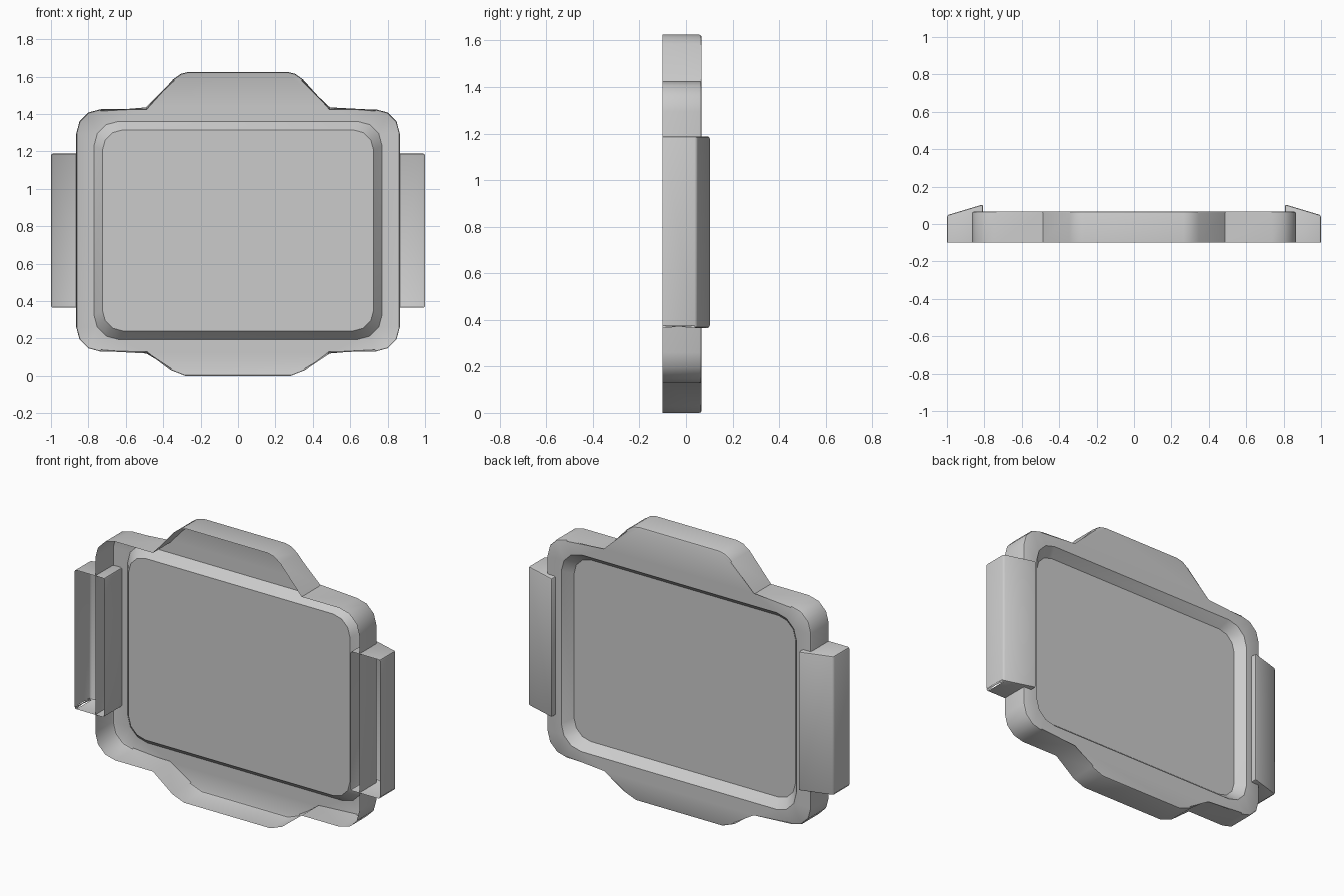
import bpy, bmesh, math

if "Cube" in bpy.data.objects:
    bpy.data.objects.remove(bpy.data.objects["Cube"])

FRONT, BACK = -0.1, 0.067      # open front rim and back face depth
PANEL_Y = 0.012                # depth of the recessed panel


def finish(bm, name):
    bmesh.ops.recalc_face_normals(bm, faces=bm.faces[:])
    me = bpy.data.meshes.new(name)
    bm.to_mesh(me)
    bm.free()
    ob = bpy.data.objects.new(name, me)
    bpy.context.collection.objects.link(ob)
    bpy.ops.object.select_all(action='DESELECT')
    bpy.context.view_layer.objects.active = ob
    ob.select_set(True)
    bpy.ops.object.shade_smooth_by_angle(angle=math.radians(40))
    return ob


def arc(cx, cz, r, a0, steps=3):
    """Quarter turn, clockwise from angle a0."""
    return [(cx + r * math.cos(math.radians(a0 - 90 * i / steps)),
             cz + r * math.sin(math.radians(a0 - 90 * i / steps)))
            for i in range(steps + 1)]


def mirrored(half):
    return half + [(-x, z) for x, z in reversed(half)]


def rounded_rect(hx, z0, z1, r):
    return mirrored(arc(hx - r, z1 - r, r, 90) + arc(hx - r, z0 + r, r, 0))


def ring(bm, pts, y):
    return [bm.verts.new((x, y, z)) for x, z in pts]


def bridge(bm, a, b):
    n = len(a)
    for i in range(n):
        bm.faces.new((a[i], a[(i + 1) % n], b[(i + 1) % n], b[i]))


# Frame: outline with top and bottom humps, open at the front
outline = mirrored(
    [(0.265, 1.625), (0.305, 1.615), (0.347, 1.585), (0.487, 1.425)]
    + arc(0.735, 1.295, 0.13, 90) + arc(0.735, 0.26, 0.13, 0)
    + [(0.487, 0.13), (0.36, 0.03), (0.283, 0.0)])
bm = bmesh.new()
front, back = ring(bm, outline, FRONT), ring(bm, outline, BACK)
bridge(bm, front, back)
cap = bm.faces.new(back)
bmesh.ops.bevel(bm, geom=cap.edges[:], offset=0.01, segments=2,
                profile=0.5, affect='EDGES')

# Cut the window out of the back face and slope it inward
cap = max(bm.faces, key=lambda f: f.calc_area())
rim = cap.edges[:]
bmesh.ops.delete(bm, geom=[cap], context='FACES_ONLY')
lip = ring(bm, rounded_rect(0.77, 0.195, 1.36, 0.13), BACK)
sill = ring(bm, rounded_rect(0.725, 0.24, 1.315, 0.11), PANEL_Y)
bridge(bm, lip, sill)
lip_edges = [bm.edges.get((lip[i - 1], lip[i])) for i in range(len(lip))]
bmesh.ops.triangle_fill(bm, use_beauty=True, use_dissolve=False,
                        edges=rim + lip_edges, normal=(0, 1, 0))
finish(bm, "frame")

# Recessed panel
bm = bmesh.new()
bm.faces.new(ring(bm, rounded_rect(0.725, 0.24, 1.315, 0.11), PANEL_Y))
finish(bm, "panel")

# Side grips: hollow wedges, open at the front
section = [(0.807, FRONT), (0.807, 0.105), (1.0, 0.047), (1.0, FRONT)]
for side, name in ((1, "right_grip"), (-1, "left_grip")):
    bm = bmesh.new()
    low, high = [[bm.verts.new((side * x, y, z)) for x, y in section]
                 for z in (0.365, 1.188)]
    for i in range(3):
        bm.faces.new((low[i], low[i + 1], high[i + 1], high[i]))
    bm.faces.new(low)
    bm.faces.new(high)
    edges = [e for e in bm.edges if not e.is_boundary]
    bmesh.ops.bevel(bm, geom=edges, offset=0.01, segments=2,
                    profile=0.5, affect='EDGES')
    finish(bm, name)
